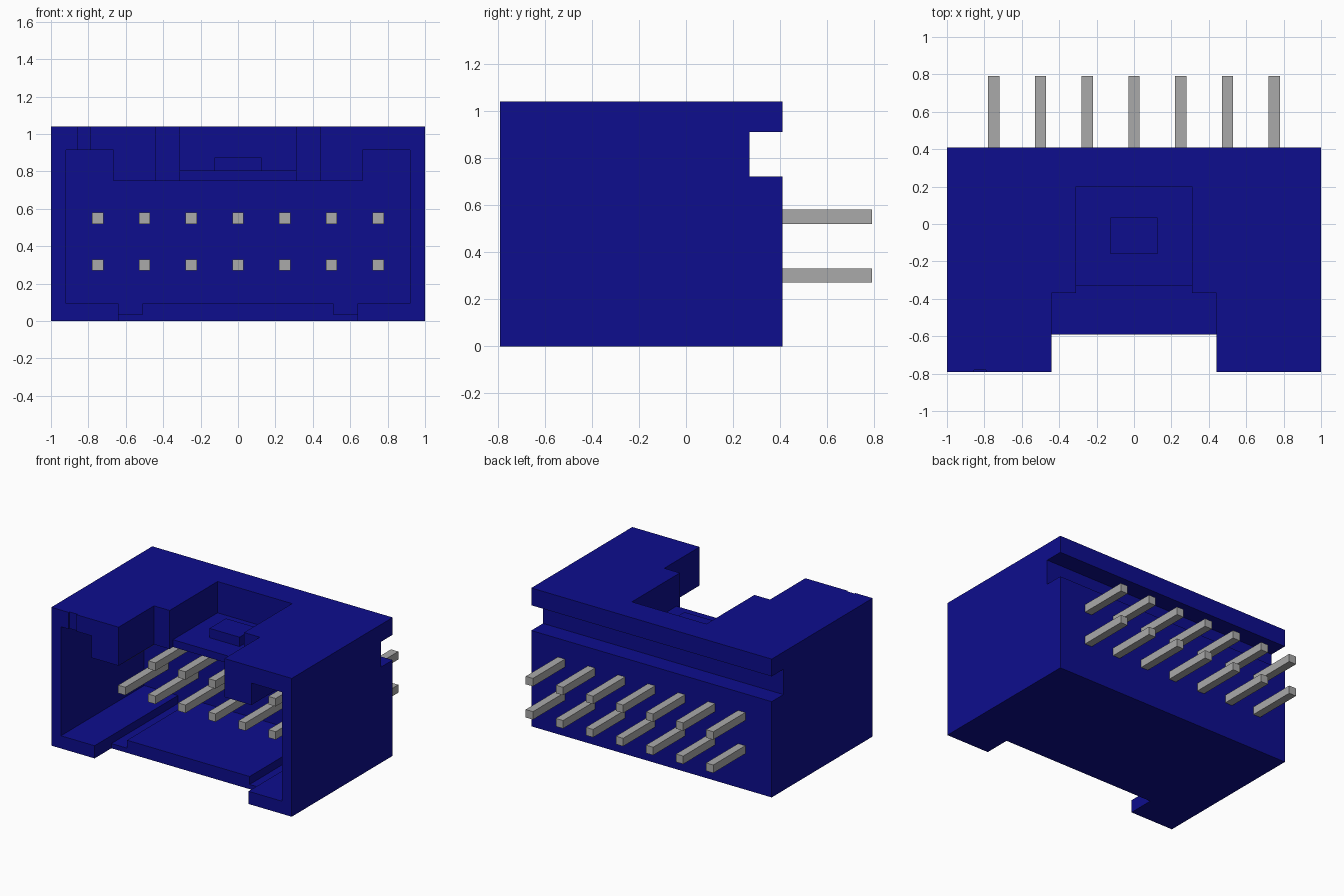
import bpy

cube = bpy.data.objects.get("Cube")
if cube:
    bpy.data.objects.remove(cube, do_unlink=True)


def material(name, color):
    mat = bpy.data.materials.new(name)
    mat.use_nodes = True
    mat.diffuse_color = color
    bsdf = next(n for n in mat.node_tree.nodes if n.type == 'BSDF_PRINCIPLED')
    bsdf.inputs["Base Color"].default_value = color
    return mat


blue = material("housing blue", (0.004, 0.004, 0.27, 1))
grey = material("pin grey", (0.4, 0.4, 0.4, 1))


def prism(name, profile, axis, start, end, mat):
    """Extrude a closed 2D profile along x (profile is y, z) or y (profile is x, z)."""
    def point(a, b, t):
        return (t, a, b) if axis == 'X' else (a, t, b)
    n = len(profile)
    verts = [point(a, b, t) for t in (start, end) for a, b in profile]
    faces = [tuple(range(n)), tuple(range(2 * n - 1, n - 1, -1))]
    faces += [(i, i + n, (i + 1) % n + n, (i + 1) % n) for i in range(n)]
    mesh = bpy.data.meshes.new(name)
    mesh.from_pydata(verts, [], faces)
    mesh.materials.append(mat)
    obj = bpy.data.objects.new(name, mesh)
    bpy.context.collection.objects.link(obj)
    # make every normal point outward
    import bmesh
    bm = bmesh.new()
    bm.from_mesh(mesh)
    bmesh.ops.recalc_face_normals(bm, faces=bm.faces)
    bm.to_mesh(mesh)
    bm.free()
    return obj


def box(name, x, y, z, mat):
    corners = [(x[0], z[0]), (x[1], z[0]), (x[1], z[1]), (x[0], z[1])]
    return prism(name, corners, 'Y', y[0], y[1], mat)


# Housing: side profile with the groove along the rear
housing = prism("housing", [(-0.79, 0), (0.41, 0), (0.41, 0.72), (0.27, 0.72),
                            (0.27, 0.91), (0.41, 0.91), (0.41, 1.04), (-0.79, 1.04)],
                'X', -1, 1, blue)

# Cavity: mirrored front profile with raised corners and floor grooves
half = [(0.51, 0.095), (0.51, 0.035), (0.64, 0.035), (0.64, 0.095),
        (0.92, 0.095), (0.92, 0.915), (0.665, 0.915), (0.665, 0.75)]
cavity = half + [(-x, z) for x, z in reversed(half)]
cutters = [
    prism("cavity_cutter", cavity, 'Y', -0.9, 0.2, blue),
    box("top_slot_cutter", (-0.44, 0.44), (-0.9, -0.37), (0.6, 1.2), blue),
    box("latch_gap_cutter", (-0.31, 0.31), (-0.5, -0.33), (0.6, 1.2), blue),
    box("top_pocket_cutter", (-0.31, 0.31), (-0.4, 0.2), (0.805, 1.2), blue),
    box("bottom_notch_cutter", (-0.64, 0.64), (-0.9, -0.59), (-0.1, 0.3), blue),
    box("first_pin_mark_cutter", (-0.855, -0.79), (-0.9, -0.78), (0.88, 1.2), blue),
]
for cutter in cutters:
    cutter.hide_render = True
    mod = housing.modifiers.new(cutter.name, 'BOOLEAN')
    mod.operation = 'DIFFERENCE'
    mod.solver = 'EXACT'
    mod.object = cutter

# Bake the cuts and drop the cutters
bpy.context.view_layer.update()
evaluated = housing.evaluated_get(bpy.context.evaluated_depsgraph_get())
cut_mesh = bpy.data.meshes.new_from_object(evaluated)
housing.modifiers.clear()
housing.data = cut_mesh
housing.data.materials.clear()
housing.data.materials.append(blue)
for poly in housing.data.polygons:
    poly.material_index = 0
for cutter in cutters:
    bpy.data.objects.remove(cutter, do_unlink=True)

# Latch bump on the thin plate in the pocket
box("latch_bump", (-0.125, 0.125), (-0.16, 0.035), (0.8, 0.875), blue)

# Two rows of square pins
R = 0.03
for row, z in (("lower", 0.3), ("upper", 0.55)):
    for i in range(7):
        x = (i - 3) * 0.25
        box(f"{row}_pin_{i + 1}", (x - R, x + R), (-0.31, 0.79), (z - R, z + R), grey)
